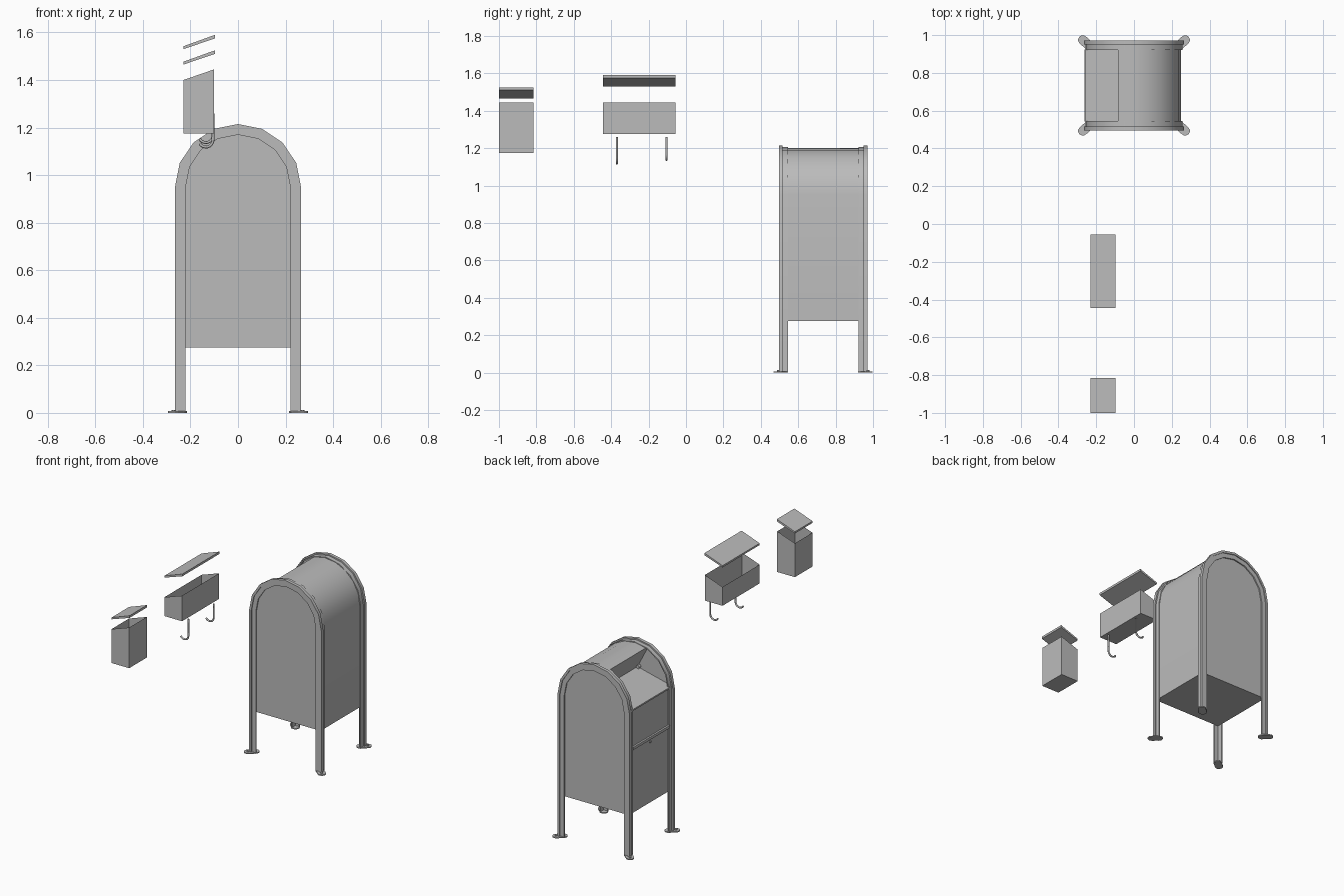
import bpy
import bmesh
import math
from mathutils import Vector

cube = bpy.data.objects.get("Cube")
if cube:
    bpy.data.objects.remove(cube, do_unlink=True)

grey = bpy.data.materials.new("plain grey")
grey.use_nodes = True
grey.diffuse_color = (0.5, 0.5, 0.5, 1)
grey.node_tree.nodes["Principled BSDF"].inputs["Base Color"].default_value = (0.5, 0.5, 0.5, 1)

SPRING = 0.95            # height where the arch begins
BACK, FRONT = 0.965, 0.502


def finish(name, bm, smooth=False):
    bmesh.ops.recalc_face_normals(bm, faces=bm.faces[:])
    mesh = bpy.data.meshes.new(name)
    bm.to_mesh(mesh)
    bm.free()
    mesh.materials.append(grey)
    ob = bpy.data.objects.new(name, mesh)
    bpy.context.collection.objects.link(ob)
    if smooth:
        bpy.ops.object.select_all(action='DESELECT')
        ob.select_set(True)
        bpy.context.view_layer.objects.active = ob
        bpy.ops.object.shade_smooth_by_angle(angle=math.radians(35))
    return ob


def prism(name, outline, start, depth, axis='Y', smooth=False, open_top=False):
    """Extrude an (x, z) outline along y, or an (x, y) outline along z."""
    bm = bmesh.new()
    place = (lambda a, b: (a, start, b)) if axis == 'Y' else (lambda a, b: (a, b, start))
    face = bm.faces.new([bm.verts.new(place(a, b)) for a, b in outline])
    step = Vector((0, depth, 0)) if axis == 'Y' else Vector((0, 0, depth))
    new = bmesh.ops.extrude_face_region(bm, geom=[face], use_keep_orig=True)
    bmesh.ops.translate(bm, vec=step, verts=[g for g in new["geom"] if isinstance(g, bmesh.types.BMVert)])
    if open_top:
        bm.normal_update()
        top = max(bm.faces, key=lambda f: f.calc_center_median().z)
        bmesh.ops.delete(bm, geom=[top], context='FACES_ONLY')
    return finish(name, bm, smooth)


def box(name, x0, x1, y0, y1, z0, z1):
    return prism(name, [(x0, z0), (x1, z0), (x1, z1), (x0, z1)], y0, y1 - y0)


def arc(radius, end=180, steps=8):
    return [(radius * math.cos(t), SPRING + radius * math.sin(t))
            for t in (math.radians(end * i / steps) for i in range(steps + 1))]


def arch(radius, base):
    return [(radius, base)] + arc(radius) + [(-radius, base)]


def arch_strip(name, inner, outer, y0, y1):
    """Legs and arch in one bent strip."""
    prism(name, arch(outer, 0) + arch(inner, 0)[::-1], y0, y1 - y0, smooth=True)


def rod(name, points, radius):
    curve = bpy.data.curves.new(name, 'CURVE')
    curve.dimensions = '3D'
    curve.bevel_depth = radius
    curve.bevel_resolution = 1
    curve.use_fill_caps = True
    spline = curve.splines.new('POLY')
    spline.points.add(len(points) - 1)
    for p, co in zip(spline.points, points):
        p.co = (*co, 1)
    curve.materials.append(grey)
    ob = bpy.data.objects.new(name, curve)
    bpy.context.collection.objects.link(ob)


# Large street mailbox: body with a recessed letter chute on its -x side
chute = [(0, 1.02), (-0.25, 0.96)]
prism("body", [(-0.25, 0.275), (0.25, 0.275)] + arc(0.25, 110, 6) + chute,
      0.514, 0.44, smooth=True)

# Arched end panels and angle-iron frames
for side, y, inward in (("front", FRONT, 1), ("back", BACK, -1)):
    def span(a, b):
        return sorted((y + inward * a, y + inward * b))

    y0, y1 = span(0.008, 0.014)
    prism(side + "_end_panel", arch(0.25, 0.275), y0, y1 - y0)
    arch_strip(side + "_frame_flange", 0.22, 0.25, *span(0, 0.008))
    arch_strip(side + "_frame_bead", 0.25, 0.265, *span(-0.006, 0.015))
    arch_strip(side + "_frame_side", 0.248, 0.256, *span(0, 0.043))

    # Round-ended diagonal feet with a bolt
    for name, sx in (("left", 1), ("right", -1)):
        heading = math.atan2(-inward, sx)
        tip, heel = (sx * 0.271, y - inward * 0.009), (sx * 0.238, y + inward * 0.02)
        foot = []
        for (cx, cy), turn in ((tip, 0), (heel, math.pi)):
            for i in range(7):
                t = heading + turn - math.pi / 2 + math.pi * i / 6
                foot.append((cx + 0.025 * math.cos(t), cy + 0.025 * math.sin(t)))
        prism(f"{side}_{name}_foot", foot, 0, 0.007, axis='Z')
        bolt = [(tip[0] + 0.009 * math.cos(i * math.pi / 3), tip[1] + 0.009 * math.sin(i * math.pi / 3))
                for i in range(6)]
        prism(f"{side}_{name}_foot_bolt", bolt, 0.007, 0.006, axis='Z')

# Letter door slab, ledge, lock and hinge pins on the chute side
prism("letter_door", [(-0.258, 0.958), (0, 1.02), (0, 1.03), (-0.258, 0.968)], 0.516, 0.435)
box("door_ledge", -0.262, -0.25, 0.543, 0.925, 0.70, 0.718)
rod("door_lock", [(-0.25, 0.735, 0.68), (-0.256, 0.735, 0.68)], 0.008)
for name, y in (("front", 0.516), ("back", 0.93)):
    rod(name + "_hinge_pin", [(-0.02, y, 1.037), (-0.02, y + 0.02, 1.037)], 0.012)

# Two wall mailboxes: open slanted boxes with lids floating above
for name, y0, y1, base, lid in (("tall", -1.0, -0.815, 1.175, 1.465),
                                ("wide", -0.445, -0.055, 1.275, 1.53)):
    prism(name + "_wall_box", [(-0.23, base), (-0.1, base), (-0.1, 1.445), (-0.23, 1.40)],
          y0, y1 - y0, open_top=True)
    prism(name + "_wall_box_lid", [(-0.23, lid), (-0.097, lid + 0.045),
                                   (-0.097, lid + 0.06), (-0.23, lid + 0.012)], y0, y1 - y0)

# Newspaper hooks below the wide box
for name, y, low in (("front", -0.37, 1.118), ("back", -0.105, 1.137)):
    bend = [(-0.135 + 0.03 * math.cos(t), y, low + 0.03 + 0.03 * math.sin(t))
            for t in (-math.radians(150) * i / 8 for i in range(9))]
    rod(name + "_hook", [(-0.105, y, 1.26)] + bend, 0.006)
